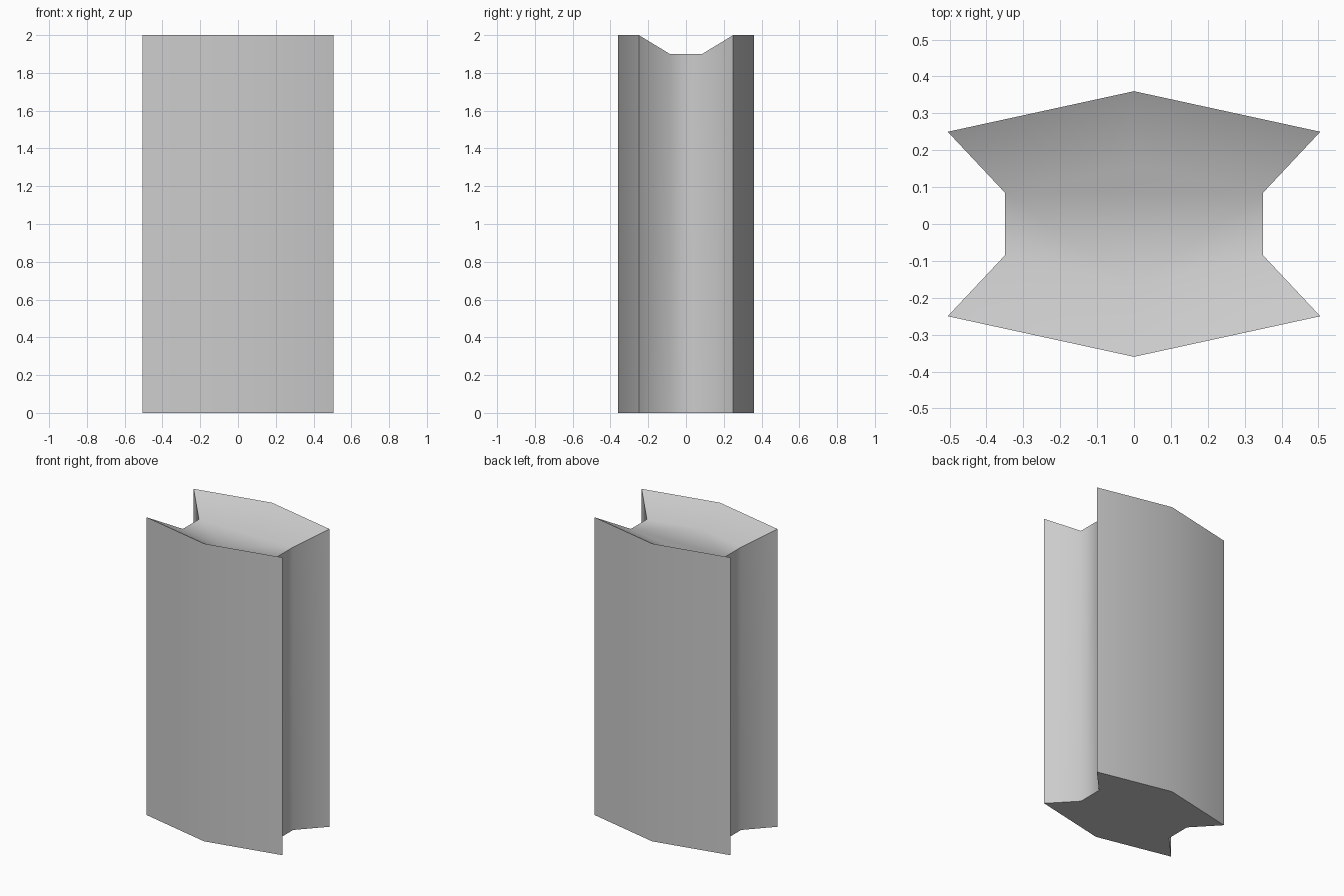
import bpy
import bmesh
import math

HEIGHT = 2.0
FLOOR = 1.9

cube = bpy.data.objects.get("Cube")
if cube:
    bpy.data.objects.remove(cube, do_unlink=True)

# Plain grey surface
grey = bpy.data.materials.new("plain_grey")
grey.use_nodes = True
colour = (0.6, 0.6, 0.6, 1.0)
grey.diffuse_color = colour
grey.node_tree.nodes["Principled BSDF"].inputs["Base Color"].default_value = colour

# Notched outline, counter-clockwise: (x, y, height of the top edge)
half = [(0.505, -0.25, HEIGHT), (0.35, -0.085, FLOOR), (0.35, 0.085, FLOOR),
        (0.505, 0.25, HEIGHT), (0, 0.36, HEIGHT)]
outline = half + [(-x, -y, z) for x, y, z in half]
count = len(outline)

bm = bmesh.new()
bottom = [bm.verts.new((x, y, 0)) for x, y, z in outline]
top = [bm.verts.new(p) for p in outline]

# Walls and flat base
for i in range(count):
    j = (i + 1) % count
    bm.faces.new((bottom[i], bottom[j], top[j], top[i]))
bm.faces.new(bottom[::-1])

# Sunken hexagonal floor with rims sloping up to the front and back
inner_back = bm.verts.new((0, 0.162, FLOOR))
inner_front = bm.verts.new((0, -0.162, FLOOR))
bm.faces.new((top[1], top[2], inner_back, top[6], top[7], inner_front))
for inner, k in ((inner_back, 2), (inner_front, 7)):
    bm.faces.new((top[k], top[k + 1], top[k + 2], inner))
    bm.faces.new((inner, top[k + 2], top[(k + 3) % count], top[(k + 4) % count]))
bmesh.ops.recalc_face_normals(bm, faces=bm.faces)

mesh = bpy.data.meshes.new("notched_column")
bm.to_mesh(mesh)
bm.free()
mesh.materials.append(grey)
column = bpy.data.objects.new("notched_column", mesh)
bpy.context.collection.objects.link(column)

# Smooth over the soft bends, keeping the rims and corners crisp
bpy.ops.object.select_all(action="DESELECT")
column.select_set(True)
bpy.context.view_layer.objects.active = column
bpy.ops.object.shade_smooth_by_angle(angle=math.radians(50))
